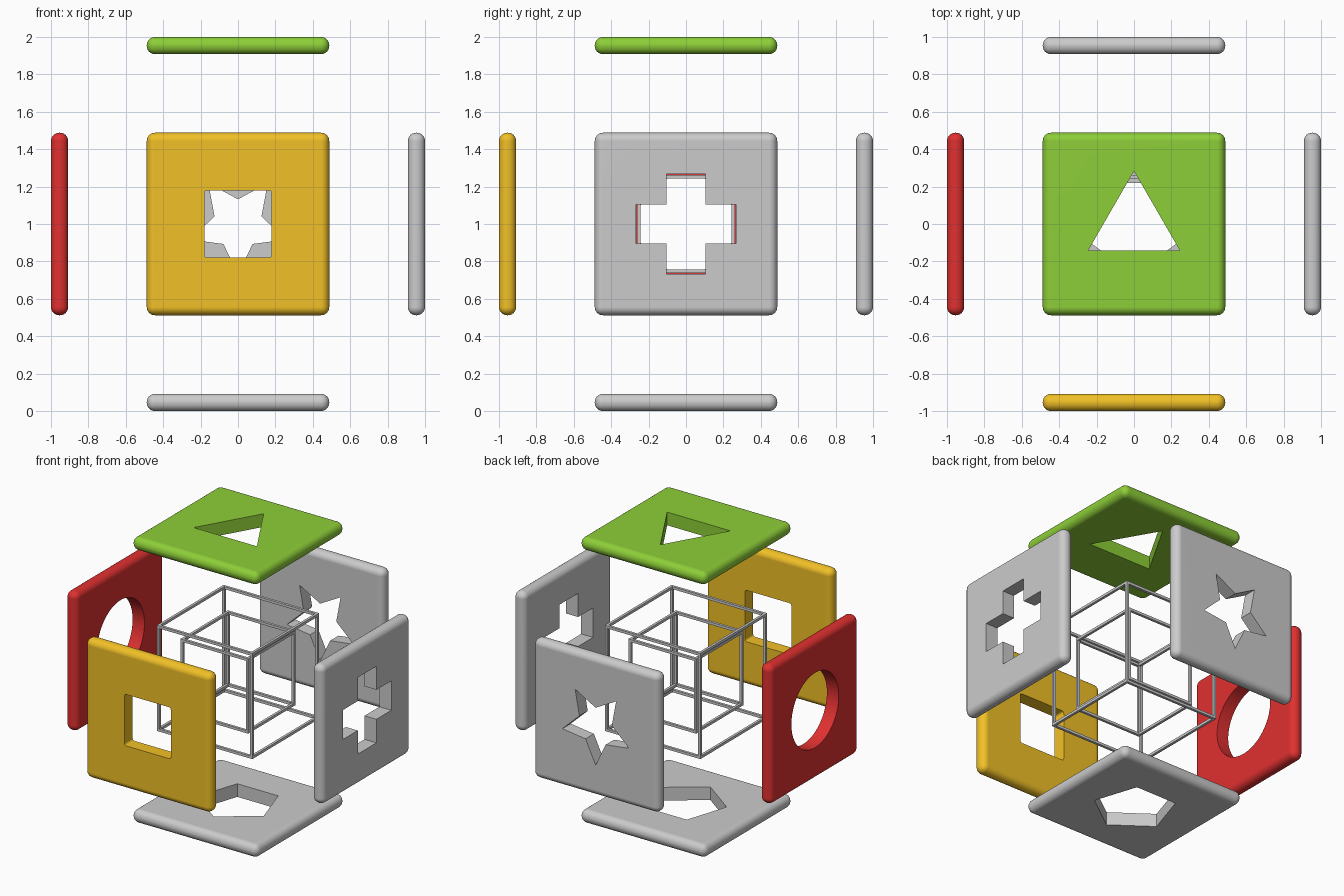
import bpy, bmesh
from math import radians, sin, cos
from mathutils import Matrix, Vector

if "Cube" in bpy.data.objects:
    bpy.data.objects.remove(bpy.data.objects["Cube"])

CENTRE = Vector((0, 0, 1))
SIZE, THICK, OUT = 0.976, 0.092, 0.954


def material(name, rgb):
    m = bpy.data.materials.new(name)
    m.diffuse_color = (*rgb, 1)
    m.use_nodes = True
    m.node_tree.nodes["Principled BSDF"].inputs["Base Color"].default_value = m.diffuse_color
    return m


def new_object(name, bm):
    bmesh.ops.recalc_face_normals(bm, faces=bm.faces)
    me = bpy.data.meshes.new(name)
    bm.to_mesh(me)
    bm.free()
    ob = bpy.data.objects.new(name, me)
    bpy.context.collection.objects.link(ob)
    return ob


def ring(n, r, start=-90, r2=None):
    # regular polygon, or a star when a second radius alternates
    return [((r2 if r2 and i % 2 else r) * cos(radians(start + 360 * i / n)),
             (r2 if r2 and i % 2 else r) * sin(radians(start + 360 * i / n)))
            for i in range(n)]


def rounded_square(h, r):
    return [(sx * (h - r) + r * cos(radians(a + t)), sy * (h - r) + r * sin(radians(a + t)))
            for sx, sy, a in ((1, 1, 0), (-1, 1, 90), (-1, -1, 180), (1, -1, 270))
            for t in (0, 30, 60, 90)]


def cross(a, b):
    return [(a, b), (a, a), (b, a), (b, -a), (a, -a), (a, -b),
            (-a, -b), (-a, -a), (-b, -a), (-b, a), (-a, a), (-a, b)]


def panel(name, outline, u, v, mat):
    # rounded plate
    bm = bmesh.new()
    bmesh.ops.create_cube(bm, size=1, matrix=Matrix.Diagonal((SIZE, SIZE, THICK, 1)))
    bmesh.ops.bevel(bm, geom=bm.edges[:], offset=0.044, segments=6, profile=0.5, affect='EDGES')
    ob = new_object(name, bm)
    # shaped hole
    bm = bmesh.new()
    face = bm.faces.new([bm.verts.new((x, y, -0.2)) for x, y in outline])
    ext = bmesh.ops.extrude_face_region(bm, geom=[face])
    bmesh.ops.translate(bm, vec=(0, 0, 0.4),
                        verts=[g for g in ext['geom'] if isinstance(g, bmesh.types.BMVert)])
    cutter = new_object(name + "_cutter", bm)
    cutter.hide_render = True
    mod = ob.modifiers.new("hole", 'BOOLEAN')
    mod.operation, mod.solver, mod.object = 'DIFFERENCE', 'EXACT', cutter
    bpy.ops.object.select_all(action='DESELECT')
    bpy.context.view_layer.objects.active = ob
    ob.select_set(True)
    bpy.ops.object.modifier_apply(modifier=mod.name)
    bpy.data.objects.remove(cutter)
    bpy.ops.object.shade_smooth_by_angle(angle=radians(40))
    ob.modifiers.new("flat_faces", 'WEIGHTED_NORMAL').keep_sharp = True
    if mat:
        ob.data.materials.append(mat)
    # stand the plate on its side of the cube
    u, v = Vector(u), Vector(v)
    n = u.cross(v)
    m = Matrix((u, v, n)).transposed().to_4x4()
    ob.matrix_world = Matrix.Translation(CENTRE + n * OUT) @ m


def frame(name, half, t):
    # twelve thin bars along the edges of a cube
    bm = bmesh.new()
    c = half - t / 2
    for axis in range(3):
        for a in (-c, c):
            for b in (-c, c):
                pos, size = [a, b], [t, t]
                pos.insert(axis, 0)
                size.insert(axis, 2 * half)
                bmesh.ops.create_cube(bm, size=1, matrix=Matrix.Translation(
                    CENTRE + Vector(pos)) @ Matrix.Diagonal((*size, 1)))
    return new_object(name, bm)


X, Y, Z = (1, 0, 0), (0, 1, 0), (0, 0, 1)
NX, NY = (-1, 0, 0), (0, -1, 0)
yellow = material("yellow", (0.88, 0.53, 0.02))
red = material("red", (0.75, 0.03, 0.03))
green = material("green", (0.27, 0.62, 0.04))

# six panels, each with its own hole
panel("front_square_panel", rounded_square(0.18, 0.015), X, Z, yellow)
panel("back_star_panel", ring(10, 0.27, -90, 0.132), NX, Z, None)
panel("right_cross_panel", cross(0.103, 0.268), Y, Z, None)
panel("left_circle_panel", ring(64, 0.262), NY, Z, red)
panel("top_triangle_panel", ring(3, 0.283, 90), X, Y, green)
panel("bottom_pentagon_panel", ring(5, 0.27), NX, Y, None)

# nested wire frames in the middle
frame("outer_frame", 0.37, 0.018)
frame("inner_frame", 0.262, 0.018)
